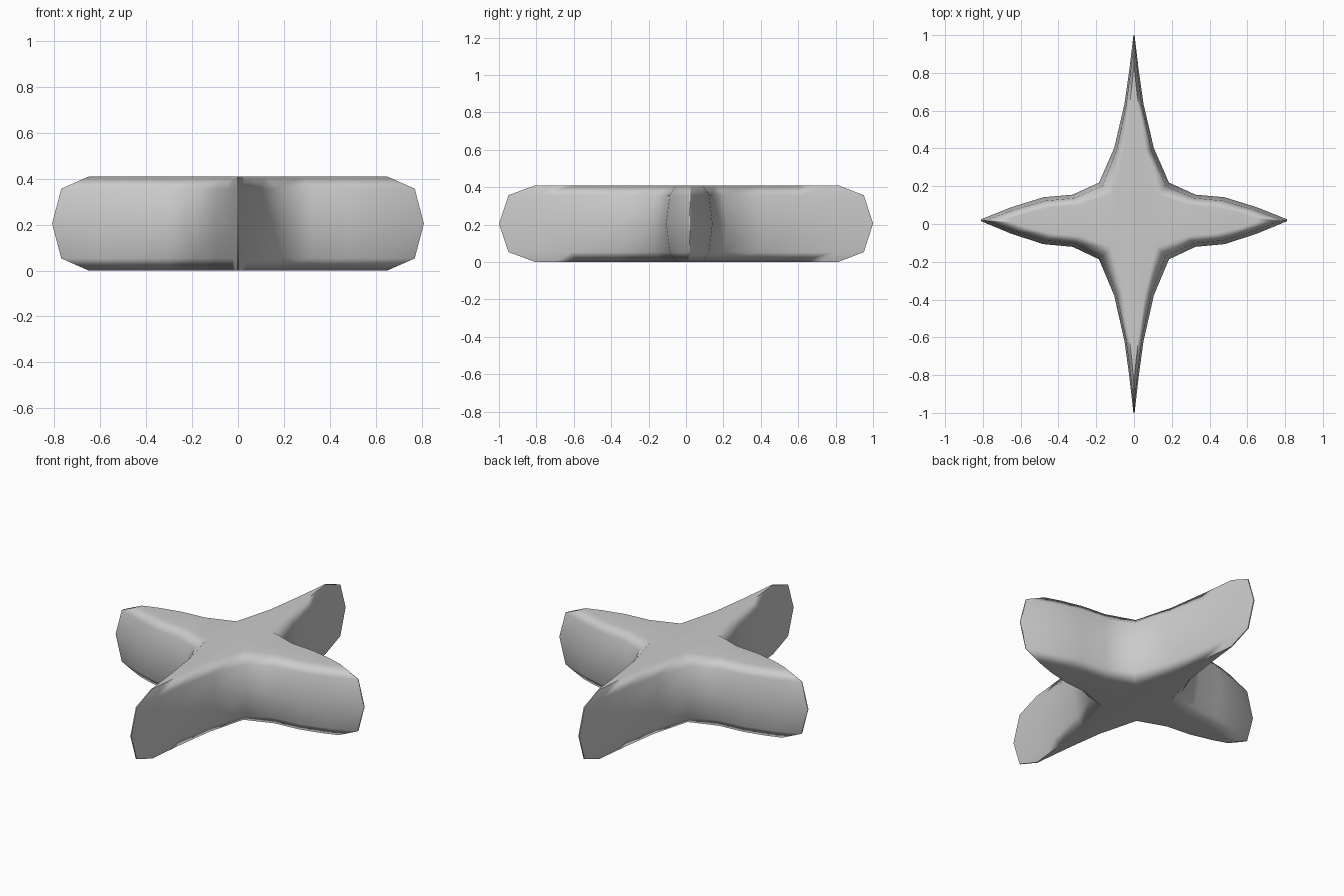
import bpy, bmesh

if "Cube" in bpy.data.objects:
    bpy.data.objects.remove(bpy.data.objects["Cube"])

# One quadrant of the star outline (side-arm tip -> inner corner -> long-arm tip)
MID = [(.81, .005), (.65, .07), (.48, .124), (.325, .138), (.185, .203),
       (.105, .39), (.05, .63), (.025, .81), (.003, 1)]
SHOULDER = [(.77, .005), (.63, .058), (.47, .105), (.315, .12), (.167, .185),
            (.092, .38), (.042, .62), (.02, .79), (.003, .95)]
CAP = [(.65, .01), (.56, .04), (.43, .07), (.285, .082), (.12, .14),
       (.058, .37), (.027, .59), (.013, .71), (.003, .81)]
LAYERS = [(0, CAP), (.053, SHOULDER), (.205, MID), (.357, SHOULDER), (.41, CAP)]


def full_outline(quadrant):
    """Mirror a quadrant into a closed counter-clockwise loop."""
    half = quadrant + [(-x, y) for x, y in reversed(quadrant)]
    loop = half + [(-x, -y) for x, y in half]
    # side arms sit slightly behind the centre, long tips stay at +-1
    return [(x, y + .02 * (1 - abs(y))) for x, y in loop]


# Star body: stacked outlines bridged with quads and capped flat
bm = bmesh.new()
rings = [[bm.verts.new((x, y, z)) for x, y in full_outline(q)] for z, q in LAYERS]
n = len(rings[0])
for low, high in zip(rings, rings[1:]):
    for i in range(n):
        j = (i + 1) % n
        bm.faces.new((low[i], low[j], high[j], high[i]))
bm.faces.new(rings[-1])
bm.faces.new(list(reversed(rings[0])))
bmesh.ops.recalc_face_normals(bm, faces=bm.faces[:])

mesh = bpy.data.meshes.new("four_point_star")
bm.to_mesh(mesh)
bm.free()
star = bpy.data.objects.new("four_point_star", mesh)
bpy.context.collection.objects.link(star)

# Smooth sides with flat-looking caps, sharp only at the blade tips
bpy.context.view_layer.objects.active = star
star.select_set(True)
bpy.ops.object.shade_smooth_by_angle(angle=1.2)
weighted = star.modifiers.new("weighted_normals", 'WEIGHTED_NORMAL')
weighted.keep_sharp = True
